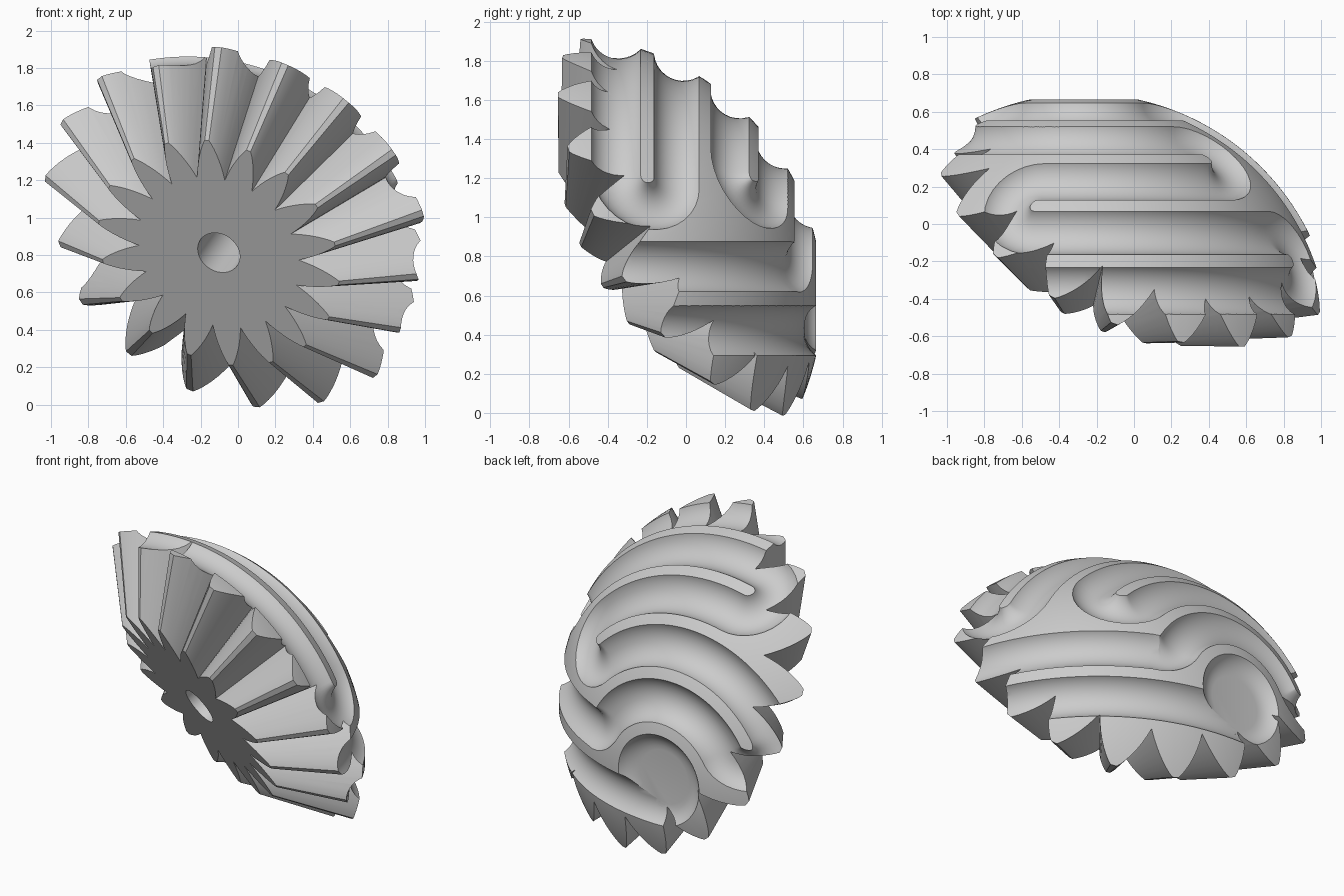
import bpy, bmesh
from math import sin, cos, tan, radians, degrees, pi, atan
from mathutils import Vector, Matrix

if "Cube" in bpy.data.objects:
    bpy.data.objects.remove(bpy.data.objects["Cube"])

CENTRE = Vector((-0.268, -0.645, 0.584))   # centre of the dome sphere
R = 1.342                                  # dome radius
AXIS = Vector((0.342, 0.812, 0.472)).normalized()
HUB = 0.483                                # hub plane distance from the centre
TEETH = 18
BALL, LIFT = 0.15, 0.07                    # groove radius and height of its axis
PITCH = 14.1                               # angle between neighbouring grooves

grey = bpy.data.materials.new("plain_grey")
grey.use_nodes = True
grey.diffuse_color = (0.6, 0.6, 0.6, 1)
grey.node_tree.nodes["Principled BSDF"].inputs["Base Color"].default_value = (0.6, 0.6, 0.6, 1)


def make_object(name, bm):
    bmesh.ops.recalc_face_normals(bm, faces=bm.faces)
    mesh = bpy.data.meshes.new(name)
    bm.to_mesh(mesh)
    bm.free()
    mesh.materials.append(grey)
    obj = bpy.data.objects.new(name, mesh)
    bpy.context.collection.objects.link(obj)
    return obj


def skin(bm, rings):
    """Join equal closed rings of vertices with quads."""
    for a, b in zip(rings, rings[1:]):
        n = len(a)
        for i in range(n):
            j = (i + 1) % n
            bm.faces.new((a[i], a[j], b[j], b[i]))


# Toothed dome: spherical cap, radial tooth flanks, flat hub
tip = Vector((0.1, 0.5, 0.0)) - CENTRE
side = (tip - AXIS * tip.dot(AXIS)).normalized()
other = AXIS.cross(side)


def body_dir(theta, phi):
    return AXIS * cos(theta) + (side * cos(phi) + other * sin(phi)) * sin(theta)


crest, root = radians(54.8), atan(0.455 / HUB)
half = [0.05, 0.1, 0.16, 0.23, 0.3, 0.37, 0.44, 0.5]
steps = [-u for u in reversed(half[:-1])] + half
outline = []
for k in range(TEETH):
    for u in steps:
        t = (abs(u) - half[0]) / (0.5 - half[0])
        r = tan(crest) + (tan(root) - tan(crest)) * t ** 1.1
        outline.append((atan(r), (k + u) * 2 * pi / TEETH))

bm = bmesh.new()
ROWS = 48
rings = [[bm.verts.new(CENTRE + body_dir(th * i / ROWS, ph) * R) for th, ph in outline]
         for i in range(1, ROWS + 1)]
rings.append([bm.verts.new(CENTRE + body_dir(th, ph) * HUB / cos(th)) for th, ph in outline])
skin(bm, rings)
pole = bm.verts.new(CENTRE + AXIS * R)
for i, v in enumerate(rings[0]):
    bm.faces.new((pole, v, rings[0][(i + 1) % len(outline)]))
bm.faces.new(rings[-1])
body = make_object("toothed_dome", bm)


# Groove paths, as directions from the centre, in degrees about the y axis
def polar(theta, phi):
    t, p = radians(theta), radians(phi)
    return Vector((sin(t) * cos(p), cos(t), sin(t) * sin(p)))


def span(a, b, n):
    return [a + (b - a) * i / n for i in range(n + 1)]


def arc(theta, a, b):
    return [polar(theta, p) for p in span(a, b, max(2, int(abs(b - a) / 2.5)))]


def turn(theta, phi, way):
    """Half turn round the end of a ridge."""
    return [polar(theta + PITCH / 2 * cos(a), phi + way * PITCH / 2 * sin(a) / sin(radians(theta)))
            for a in span(0, pi, 16)][1:-1]


def level(lat, a, b):
    """Groove of constant height, running round the upright axis."""
    z = radians(lat)
    return [Vector((cos(z) * cos(radians(t)), cos(z) * sin(radians(t)), sin(z)))
            for t in span(a, b, 40)]


def flat_polar(x, z):
    v = Vector((x, z))
    return polar(v.length, -degrees(Vector((1, 0)).angle_signed(v)))


def tube(name, path):
    bm = bmesh.new()
    rings = []
    for i, d in enumerate(path):
        along = path[min(i + 1, len(path) - 1)] - path[max(i - 1, 0)]
        across = along.cross(d).normalized()
        mid = CENTRE + d * (R + LIFT)
        rings.append([bm.verts.new(mid + (d * cos(a) + across * sin(a)) * BALL)
                      for a in span(0, 2 * pi, 32)[:-1]])
    skin(bm, rings)
    bm.faces.new(rings[0])
    bm.faces.new(rings[-1])
    return make_object(name, bm)


# The last ring bends into the upper level groove beside the pocket
h = PITCH / 2
f = 7.0
ring = PITCH * 1.5
cz = h + f
cx = ((ring + f) ** 2 - cz ** 2) ** 0.5
bend = [flat_polar(cx + f * cos(radians(a)), cz + f * sin(radians(a)))
        for a in span(-150, -90, 8)]

# Ridge ends: ridge number, angle of its end, direction of the half turn
serpentine = []
start = 200
for n, end, way in ((5, 29.6, -1), (4, 103, 1), (3, 44, -1), (2, 149, 1)):
    serpentine += arc(n * PITCH + h, start, end) + turn(n * PITCH, end, way)
    start = end
serpentine += arc(ring, start, 31.5) + bend[:-1] + level(h, 90 - cx - 1.5, -25)

cutters = [tube("serpentine_groove", serpentine),
           tube("lower_groove", level(-h, -25, 90))]

# Round pocket with a flat floor at the back
pocket_r = (R + LIFT) * sin(radians(h))
pocket_y = (R + LIFT) * cos(radians(h))
bm = bmesh.new()
loops = []
for b in span(-pi / 2, pi / 2, 16):
    lift = Vector((0, pocket_y + BALL * sin(b), 0))
    loops.append([bm.verts.new(CENTRE + lift
                               + Vector((cos(a), 0, sin(a))) * (pocket_r + BALL * cos(b)))
                  for a in span(0, 2 * pi, 64)[:-1]])
skin(bm, loops)
bm.faces.new(loops[0])
bm.faces.new(loops[-1])
cutters.append(make_object("pocket", bm))

# Blind shaft hole in the hub
bm = bmesh.new()
turn_to_axis = AXIS.to_track_quat('Z', 'Y').to_matrix().to_4x4()
bmesh.ops.create_cone(bm, cap_ends=True, segments=48, radius1=0.12, radius2=0.12, depth=0.8,
                      matrix=Matrix.Translation(CENTRE + AXIS * HUB) @ turn_to_axis)
cutters.append(make_object("shaft_hole", bm))

# Cut everything out of the dome
bpy.ops.object.select_all(action='DESELECT')
bpy.context.view_layer.objects.active = body
body.select_set(True)
for cutter in cutters:
    cutter.hide_render = True
    mod = body.modifiers.new(cutter.name, 'BOOLEAN')
    mod.operation = 'DIFFERENCE'
    mod.solver = 'MANIFOLD'
    mod.object = cutter
    bpy.ops.object.modifier_apply(modifier=mod.name)
for cutter in cutters:
    bpy.data.objects.remove(cutter)
bpy.ops.object.shade_smooth_by_angle(angle=radians(25))
